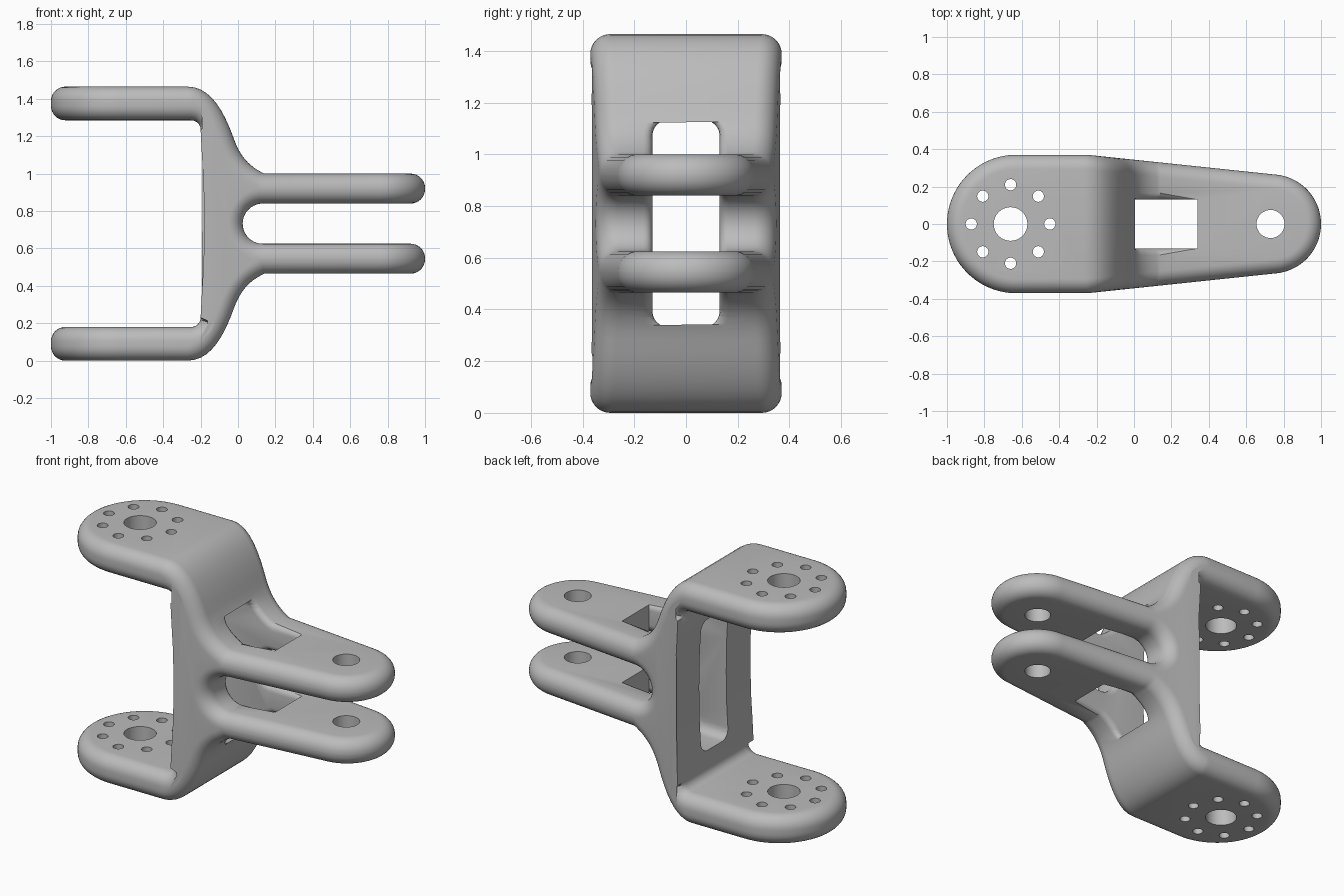
import bpy, bmesh, math

if "Cube" in bpy.data.objects:
    bpy.data.objects.remove(bpy.data.objects["Cube"], do_unlink=True)

MID = 0.7325          # height of the mirror plane
ROUND = 0.077         # radius of the rounded rims
WIN_X, WIN_Y = 0.34, 0.13

metal = bpy.data.materials.new("light_grey_metal")
metal.use_nodes = True
grey = (0.5, 0.5, 0.5, 1)
metal.diffuse_color = grey
metal.node_tree.nodes["Principled BSDF"].inputs["Base Color"].default_value = grey


def arc(cx, cy, r, start, end, n):
    step = math.radians(end - start) / n
    a = math.radians(start)
    return [(cx + r * math.cos(a + step * i), cy + r * math.sin(a + step * i)) for i in range(n + 1)]


def bezier(a, b, c, d, n=10):
    pts = []
    for i in range(n + 1):
        t = i / n
        w = ((1 - t) ** 3, 3 * t * (1 - t) ** 2, 3 * t * t * (1 - t), t ** 3)
        pts.append(tuple(sum(k * p[j] for k, p in zip(w, (a, b, c, d))) for j in (0, 1)))
    return pts


def prism(name, outline, place, low, high):
    """Extrude a 2D outline; place(u, v, w) turns it into 3D."""
    bm = bmesh.new()
    rings = [[bm.verts.new(place(u, v, w)) for u, v in outline] for w in (low, high)]
    bm.faces.new(rings[0])
    bm.faces.new(rings[1])
    for i in range(len(outline)):
        j = (i + 1) % len(outline)
        bm.faces.new((rings[0][i], rings[0][j], rings[1][j], rings[1][i]))
    bmesh.ops.recalc_face_normals(bm, faces=bm.faces)
    mesh = bpy.data.meshes.new(name)
    bm.to_mesh(mesh)
    bm.free()
    mesh.materials.append(metal)
    obj = bpy.data.objects.new(name, mesh)
    bpy.context.collection.objects.link(obj)
    return obj


def combine(target, tool, operation):
    tool.hide_render = True
    mod = target.modifiers.new("cut", "BOOLEAN")
    mod.object, mod.operation, mod.solver = tool, operation, "EXACT"
    bpy.context.view_layer.objects.active = target
    bpy.ops.object.modifier_apply(modifier=mod.name)
    bpy.data.objects.remove(tool, do_unlink=True)


def along_y(u, v, w):
    return (u, w, v)


def along_z(u, v, w):
    return (u, v, w)


def along_x(u, v, w):
    return (w, u, v)


# Side profile: upper half, from the web's back to the fork slot, then mirrored
upper = [(-0.18, MID), (-0.184, 0.95), (-0.193, 1.1)]
upper += arc(-0.25, 1.235, 0.05, 0, 90, 6)
upper += [(-1.2, 1.285), (-1.2, 2 * MID)]
upper += bezier((-0.27, 2 * MID), (-0.14, 2 * MID), (-0.07, 1.32), (-0.02, 1.18))
upper += bezier((-0.02, 1.18), (0.02, 1.07), (0.08, 1.03), (0.14, 1.0))[1:]
upper += [(1.2, 1.0), (1.2, 0.84)]
upper += arc(0.1325, MID, 0.1075, 90, 180, 10)
lower = [(x, 2 * MID - z) for x, z in reversed(upper[1:-1])]
bracket = prism("bracket", upper + lower, along_y, -0.6, 0.6)

# Plan outline: wide round end, tapering to the narrow round end
plan = arc(-0.63, 0, 0.37, 90, 270, 40) + [(-0.25, -0.37)]
plan += arc(0.735, 0, 0.265, -85, 85, 36) + [(-0.25, 0.37)]
combine(bracket, prism("plan_cutter", plan, along_z, -0.5, 2), "INTERSECT")

# Window through the web and both fork plates
window = []
for sy, sz, a in ((1, 1, 0), (-1, 1, 90), (-1, -1, 180), (1, -1, 270)):
    window += arc(sy * (WIN_Y - 0.06), MID + sz * 0.34, 0.06, a, a + 90, 6)
combine(bracket, prism("window_cutter", window, along_x, -0.6, WIN_X), "DIFFERENCE")


# Round the rims, leaving the back edges of the web sharp
def is_rim(e):
    a, b = (v.co for v in e.verts)
    m = (a + b) / 2
    on_web_back = m.x < -0.17 and abs(m.z - MID) < 0.5
    return (abs(m.y) > 0.2 or abs(m.x) > 0.7) and not on_web_back


def is_window_edge(e):
    return all(abs(v.co.y) < WIN_Y + 0.002 and -0.12 < v.co.x for v in e.verts) and \
        min(v.co.x for v in e.verts) < WIN_X - 0.01


bm = bmesh.new()
bm.from_mesh(bracket.data)
bmesh.ops.remove_doubles(bm, verts=bm.verts, dist=0.0005)
for rule, radius, segs in ((is_rim, ROUND, 8), (is_window_edge, 0.035, 4)):
    edges = [e for e in bm.edges if len(e.link_faces) == 2 and e.calc_face_angle() > 0.9 and rule(e)]
    bmesh.ops.bevel(bm, geom=edges, offset=radius, offset_type="OFFSET", segments=segs,
                    profile=0.5, affect="EDGES", clamp_overlap=False)
bmesh.ops.recalc_face_normals(bm, faces=bm.faces)
bm.to_mesh(bracket.data)
bm.free()

# Bolt circle and hub hole at the wide end, pin hole at the fork
holes = [(-0.66, 0, 0.09), (0.73, 0, 0.075)]
holes += [(x, y, 0.03) for x, y in arc(-0.66, 0, 0.21, 0, 315, 7)]
for x, y, r in holes:
    circle = arc(x, y, r, 0, 360, 32)[:-1]
    combine(bracket, prism("hole_cutter", circle, along_z, -0.5, 2), "DIFFERENCE")

# Smooth shading with crisp edges
bpy.ops.object.select_all(action="DESELECT")
bracket.select_set(True)
bpy.context.view_layer.objects.active = bracket
bpy.ops.object.shade_smooth_by_angle(angle=math.radians(35))
